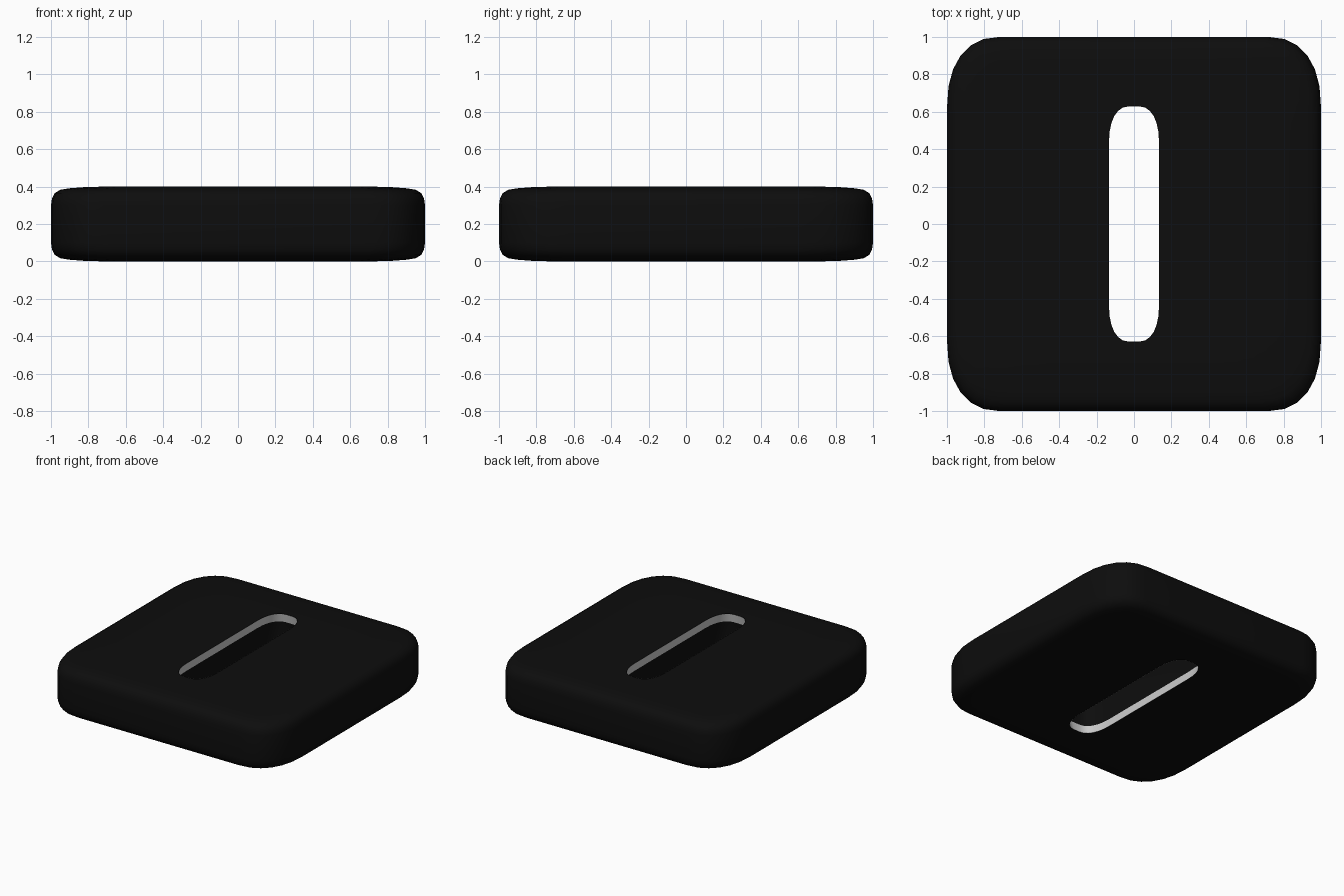
import bpy, bmesh, math

if "Cube" in bpy.data.objects:
    bpy.data.objects.remove(bpy.data.objects["Cube"])

SEG = 6  # facets per rounded corner


def material(name, c):
    m = bpy.data.materials.new(name)
    m.diffuse_color = (c, c, c, 1)
    m.use_nodes = True
    m.node_tree.nodes["Principled BSDF"].inputs["Base Color"].default_value = m.diffuse_color
    return m


def outline(hw, hh, rx, ry, z):
    """Rounded rectangle with slightly squared elliptical corners."""
    pts = []
    for q, (sx, sy) in enumerate([(1, 1), (-1, 1), (-1, -1), (1, -1)]):
        for i in range(SEG + 1):
            a = (q + i / SEG) * math.pi / 2
            c, s = abs(math.cos(a)) ** 0.87, abs(math.sin(a)) ** 0.87
            pts.append((sx * (hw - rx + rx * c), sy * (hh - ry + ry * s), z))
    return pts


def loft(name, rings, mat, closed=False):
    bm = bmesh.new()
    loops = [[bm.verts.new(p) for p in r] for r in rings]
    pairs = list(zip(loops, loops[1:]))
    if closed:
        pairs.append((loops[-1], loops[0]))
    for a, b in pairs:
        n = len(a)
        for i in range(n):
            j = (i + 1) % n
            bm.faces.new((a[i], a[j], b[j], b[i]))
    bmesh.ops.recalc_face_normals(bm, faces=bm.faces)
    me = bpy.data.meshes.new(name)
    bm.to_mesh(me)
    bm.free()
    ob = bpy.data.objects.new(name, me)
    bpy.context.collection.objects.link(ob)
    me.materials.append(mat)
    bpy.ops.object.select_all(action='DESELECT')
    ob.select_set(True)
    bpy.context.view_layer.objects.active = ob
    bpy.ops.object.shade_smooth_by_angle(angle=math.radians(40))
    return ob


black = material("black", 0.004)
white = material("white", 0.8)


def slot(grow, z):
    return outline(0.135 + grow, 0.63 + grow, 0.11, 0.2, z)


# Slab: soft-edged outer skin, top and bottom, plus the dark slot wall
half = [(0, 0.1), (0.005, 0.135), (0.02, 0.165), (0.05, 0.183),
        (0.1, 0.191), (0.19, 0.198), (0.3, 0.2)]
profile = [(i, 0.2 - h) for i, h in reversed(half)] + [(i, 0.2 + h) for i, h in half]
rings = [outline(1 - i, 1 - i, 0.28, 0.38, z) for i, z in profile]
rings += [slot(0, 0.4), slot(0.012, 0.34), slot(0.012, 0.06), slot(0, 0)]
loft("slab", rings, black, closed=True)

# Pale rims lining the slot at the top and bottom
for name, z0, z1 in (("top_slot_rim", 0.4, 0.335), ("bottom_slot_rim", 0.0, 0.065)):
    rim = loft(name, [slot(-0.001, z0), slot(0.008, z1)], white)
    rim.data.flip_normals()  # face into the slot
